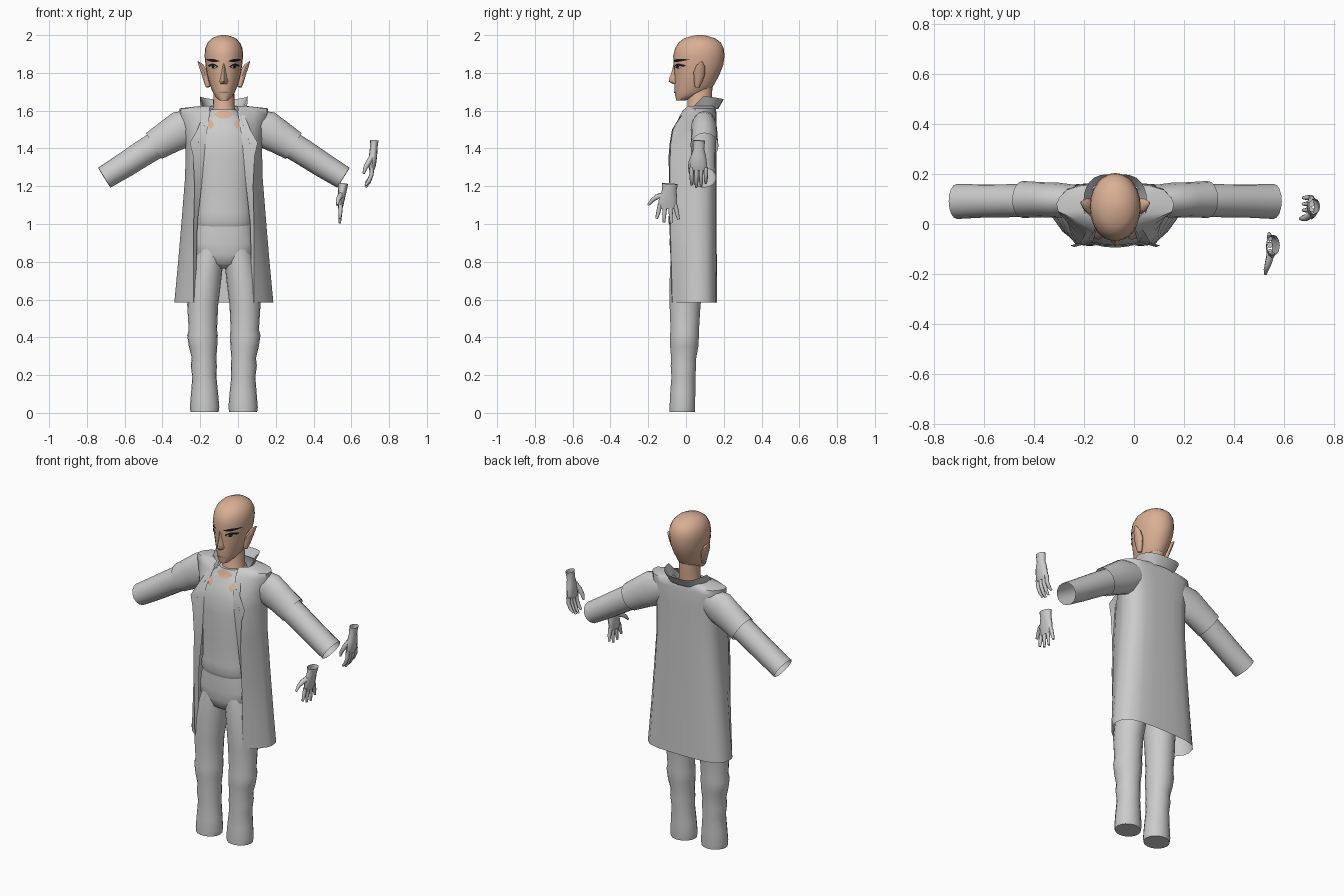
import bpy, bmesh
from math import sin, cos, pi, radians
from mathutils import Vector

CX = -0.075  # the figure's mirror line


def material(name, r, g, b):
    m = bpy.data.materials.new(name)
    m.diffuse_color = (r, g, b, 1)
    return m


CLOTH = material("grey cloth", 0.60, 0.60, 0.60)
SKIN = material("skin", 0.70, 0.43, 0.30)
LIP = material("lip", 0.40, 0.20, 0.14)
DARK = material("dark hair", 0.012, 0.01, 0.008)
WHITE = material("eye white", 0.6, 0.55, 0.5)


def skin_rings(name, rings, mat, closed=True, cap=False, angle=50):
    """Join equal-length rings of points into one smooth surface."""
    bm = bmesh.new()
    vs = [[bm.verts.new((p[0] + CX, p[1], p[2])) for p in r] for r in rings]
    n = len(vs[0])
    for a, b in zip(vs, vs[1:]):
        for i in range(n if closed else n - 1):
            j = (i + 1) % n
            bm.faces.new((a[i], a[j], b[j], b[i]))
    if cap:
        bm.faces.new(vs[0])
        bm.faces.new(vs[-1])
    bmesh.ops.recalc_face_normals(bm, faces=bm.faces)
    me = bpy.data.meshes.new(name)
    bm.to_mesh(me)
    bm.free()
    me.materials.append(mat)
    ob = bpy.data.objects.new(name, me)
    bpy.context.collection.objects.link(ob)
    bpy.ops.object.select_all(action='DESELECT')
    ob.select_set(True)
    bpy.context.view_layer.objects.active = ob
    bpy.ops.object.shade_smooth_by_angle(angle=radians(angle))
    return ob


def loft(name, rows, mat, p=2.0, n=24):
    """Rows are (z, half width, front y, back y) of superellipse sections."""
    rings = []
    for z, w, yf, yb in rows:
        ring = []
        for i in range(n):
            c, s = cos(2 * pi * i / n), sin(2 * pi * i / n)
            f = (abs(c) ** p + abs(s) ** p) ** (-1 / p)
            ring.append((w * c * f, (yf + yb) / 2 + (yb - yf) / 2 * s * f, z))
        rings.append(ring)
    return skin_rings(name, rings, mat, cap=True)


def front_y(rows, x, z, p):
    for a, b in zip(rows, rows[1:]):
        if a[0] <= z <= b[0]:
            t = (z - a[0]) / (b[0] - a[0])
            w, yf, yb = [u + (v - u) * t for u, v in zip(a[1:], b[1:])]
            k = max(0, 1 - abs(x / w) ** p) ** (1 / p)
            return (yf + yb) / 2 - (yb - yf) / 2 * k


def patch(name, rows, cx, cz, hw, hh, mat, off=0.004, slope=0, p=2.0):
    """Thin painted lens laid on the front of a lofted surface."""
    rings = []
    for j in range(5):
        ring = []
        for i in range(7):
            u = i / 3 - 1
            z = cz + (j / 2 - 1) * hh * max(0.15, 1 - u * u) + slope * u
            x = cx + hw * u
            ring.append((x, front_y(rows, x, z, p) - off, z))
        rings.append(ring)
    return skin_rings(name, rings, mat, closed=False)


def tube(name, pts, radii, mat, n=12, cap=True):
    """Tube along a path; radii are (across y, other way)."""
    pts = [Vector(p) for p in pts]
    rings = []
    for i, p in enumerate(pts):
        d = (pts[min(i + 1, len(pts) - 1)] - pts[max(i - 1, 0)]).normalized()
        u = (Vector((0, 1, 0)) - d * d.y).normalized()
        v = d.cross(u)
        ry, rv = radii[i]
        rings.append([p + u * ry * cos(2 * pi * k / n) + v * rv * sin(2 * pi * k / n)
                      for k in range(n)])
    return skin_rings(name, rings, mat, cap=cap)


# Head and neck
head = [(1.655, .024, -.052, .0), (1.675, .045, -.056, .06), (1.70, .06, -.06, .125),
        (1.74, .075, -.06, .15), (1.79, .089, -.062, .177), (1.84, .097, -.065, .197),
        (1.89, .102, -.068, .204), (1.93, .099, -.058, .2), (1.96, .086, -.04, .185),
        (1.983, .064, -.01, .155), (1.996, .032, .035, .112), (2.0, .01, .06, .085)]
loft("head", head, SKIN)
loft("neck", [(1.53, .085, -.03, .12), (1.58, .07, -.008, .13), (1.62, .057, .008, .135),
              (1.73, .054, .01, .14)], SKIN)

# Nose: narrow bridge widening to the tip
nose = [(1.85, .010, -.066), (1.81, .011, -.074), (1.775, .015, -.087),
        (1.755, .02, -.092), (1.742, .016, -.072)]
skin_rings("nose", [[(-w - .006, -.05, z), (-w * .7, (y - .055) / 2, z), (0, y, z),
                     (w * .7, (y - .055) / 2, z), (w + .006, -.05, z)]
                    for z, w, y in nose], SKIN, cap=True)
patch("mouth", head, 0, 1.697, .03, .005, LIP)

# Eyes, brows, ears
for s, side in ((-1, "left"), (1, "right")):
    patch(side + "_eye_rim", head, s * .057, 1.836, .027, .013, DARK, .003, s * .003)
    patch(side + "_eye_white", head, s * .057, 1.832, .019, .007, WHITE, .0045)
    patch(side + "_iris", head, s * .057, 1.833, .009, .009, DARK, .006)
    patch(side + "_brow", head, s * .059, 1.866, .035, .008, DARK, .004, s * .004)
    tube(side + "_ear", [(s * .083, .058, 1.725), (s * .091, .064, 1.755), (s * .102, .071, 1.80),
                         (s * .118, .078, 1.835), (s * .137, .085, 1.86)],
         [(.012, .012), (.022, .016), (.031, .018), (.024, .014), (.005, .003)], SKIN, 10)

# Shirt, with skin showing at the neckline and collarbones
shirt = [(.985, .148, -.083, .125), (1.01, .156, -.094, .13), (1.06, .152, -.09, .13),
         (1.2, .15, -.09, .13), (1.36, .162, -.09, .14), (1.45, .17, -.083, .14),
         (1.52, .15, -.058, .14), (1.575, .09, -.024, .13), (1.605, .068, -.012, .13)]
loft("shirt", shirt, CLOTH, p=2.4)
patch("neckline", shirt, 0, 1.58, .05, .023, SKIN, .004, p=2.4)
for s in (-1, 1):
    patch("collarbone", shirt, s * .072, 1.527, .018, .023, SKIN, .005, p=2.4)

# Trousers: hips and two creased legs
loft("hips", [(.765, .03, -.03, .06), (.79, .10, -.07, .10), (.84, .165, -.083, .115),
              (.90, .165, -.087, .118), (1.0, .15, -.083, .12)], CLOTH, p=2.4)
leg = [(.004, .102, .074, -.088, .048), (.03, .102, .078, -.088, .05), (.10, .102, .072, -.085, .05),
       (.19, .103, .064, -.078, .05), (.25, .106, .069, -.082, .055), (.29, .105, .065, -.08, .055),
       (.35, .110, .075, -.085, .066), (.41, .113, .081, -.086, .07), (.44, .111, .075, -.083, .07),
       (.57, .112, .082, -.088, .078), (.70, .10, .086, -.088, .10), (.80, .085, .082, -.084, .11),
       (.88, .07, .075, -.075, .10)]
for s, side in ((-1, "left"), (1, "right")):
    rings = []
    for z, c, r, yf, yb in leg:
        rings.append([(s * (c + r * cos(2 * pi * i / 18)),
                       (yf + yb) / 2 + (yb - yf) / 2 * sin(2 * pi * i / 18), z) for i in range(18)])
    skin_rings(side + "_leg", rings, CLOTH, cap=True)

# Long open coat: (z, half width, back y, side corner y, front edge x, front edge y)
coat = [(.585, .262, .165, .03, .158, -.072), (.8, .242, .163, .03, .158, -.078),
        (1.0, .225, .162, .03, .157, -.083), (1.25, .205, .162, .03, .15, -.086),
        (1.42, .202, .163, .035, .14, -.082), (1.5, .215, .163, .04, .11, -.068),
        (1.58, .232, .162, .045, .083, -.03), (1.612, .235, .158, .05, .075, -.005),
        (1.625, .12, .155, .05, .07, .01)]
rings = []
for z, w, yb, yc, ex, yf in coat:
    half = [(.3 * w, yb - .001), (.6 * w, yb - .006), (.83 * w, yb - .022), (.96 * w, yb - .055),
            (w, yc + .03), (.97 * w, yc),
            (ex + .5 * (w - ex), yf * .6 + yc * .4), (ex, yf)]
    rings.append([(-x, y, z) for x, y in reversed(half)] + [(0, yb, z)]
                 + [(x, y, z) for x, y in half])
skin_rings("coat", rings, CLOTH, closed=False, angle=50)

# Standing collar, flared outwards and sloping down to the open front
angles = [radians(-150 + 300 * i / 20) for i in range(21)]
low, high = [], []
for t in angles:
    x = abs(sin(t)) ** .6 * (1 if t > 0 else -1)
    drop = max(0, -cos(t))
    low.append((.10 * x, .08 + .09 * cos(t), 1.608 - .12 * drop))
    high.append((.127 * x, .09 + (.11 if cos(t) > 0 else .14) * cos(t),
                 1.66 + .015 * sin(t) ** 2 - .14 * drop))
skin_rings("collar", [low, high], CLOTH, closed=False)

# Lapels, turned inwards: (z, inner x, inner y, outer x, outer y)
lapel = [(1.60, .072, -.012, .10, -.004), (1.5, .088, -.066, .14, -.074),
         (1.43, .098, -.074, .18, -.086), (1.36, .104, -.072, .163, -.092),
         (1.2, .118, -.064, .155, -.09), (1.0, .14, -.062, .16, -.088), (.585, .15, -.06, .16, -.074)]
for s, side in ((-1, "left"), (1, "right")):
    skin_rings(side + "_lapel", [[(s * a, b, z), (s * c, d, z)] for z, a, b, c, d in lapel],
               CLOTH, closed=False)
    # Sleeves: wide upper part over a narrower forearm
    tube(side + "_upper_sleeve", [(s * .15, .095, 1.53), (s * .225, .095, 1.50),
                                  (s * .29, .097, 1.462), (s * .37, .098, 1.413)],
         [(.06, .08), (.07, .10), (.07, .09), (.074, .08)], CLOTH, 16, cap=False)
    tube(side + "_forearm_sleeve", [(s * .33, .093, 1.435), (s * .42, .093, 1.38),
                                    (s * .52, .092, 1.315), (s * .633, .09, 1.245)],
         [(.066, .072), (.066, .07), (.066, .067), (.07, .062)], CLOTH, 16, cap=False)

# Loose hand with curled fingers
tube("curled_palm", [(.797, .07, 1.443), (.793, .068, 1.40), (.79, .066, 1.36), (.785, .066, 1.31),
                     (.782, .066, 1.285)],
     [(.032, .022), (.028, .02), (.04, .022), (.046, .02), (.042, .013)], CLOTH, cap=False)
for i in range(4):
    y, drop = .03 + .025 * i, (.0, .012, .008, -.01)[i]
    tube("curled_finger", [(.784, y, 1.30), (.782, y, 1.262), (.768, y, 1.228 - drop / 2),
                           (.75, y, 1.206 - drop)],
         [(.012, .012), (.011, .011), (.010, .010), (.006, .006)], CLOTH, 8)
tube("curled_thumb", [(.785, .04, 1.36), (.765, .026, 1.325), (.748, .022, 1.295), (.74, .022, 1.265)],
     [(.014, .014), (.014, .014), (.011, .011), (.006, .006)], CLOTH, 8)

# Loose hand with spread fingers
tube("spread_palm", [(.632, -.085, 1.213), (.628, -.088, 1.18), (.622, -.094, 1.14),
                     (.618, -.098, 1.10), (.616, -.098, 1.08)],
     [(.042, .026), (.038, .023), (.048, .02), (.05, .015), (.044, .011)], CLOTH, cap=False)
for i in range(4):
    y, tip = -.138 + .027 * i, (1.028, 1.008, 1.004, 1.024)[i]
    lean = (i - 1.5) * .006
    tube("spread_finger", [(.618, y, 1.10), (.617, y + lean, 1.06), (.614, y + 2 * lean, tip)],
         [(.012, .011), (.011, .010), (.007, .006)], CLOTH, 8)
tube("spread_thumb", [(.622, -.115, 1.155), (.612, -.155, 1.143), (.604, -.18, 1.125),
                      (.60, -.2, 1.10)],
     [(.016, .016), (.014, .014), (.011, .011), (.006, .006)], CLOTH, 8)
